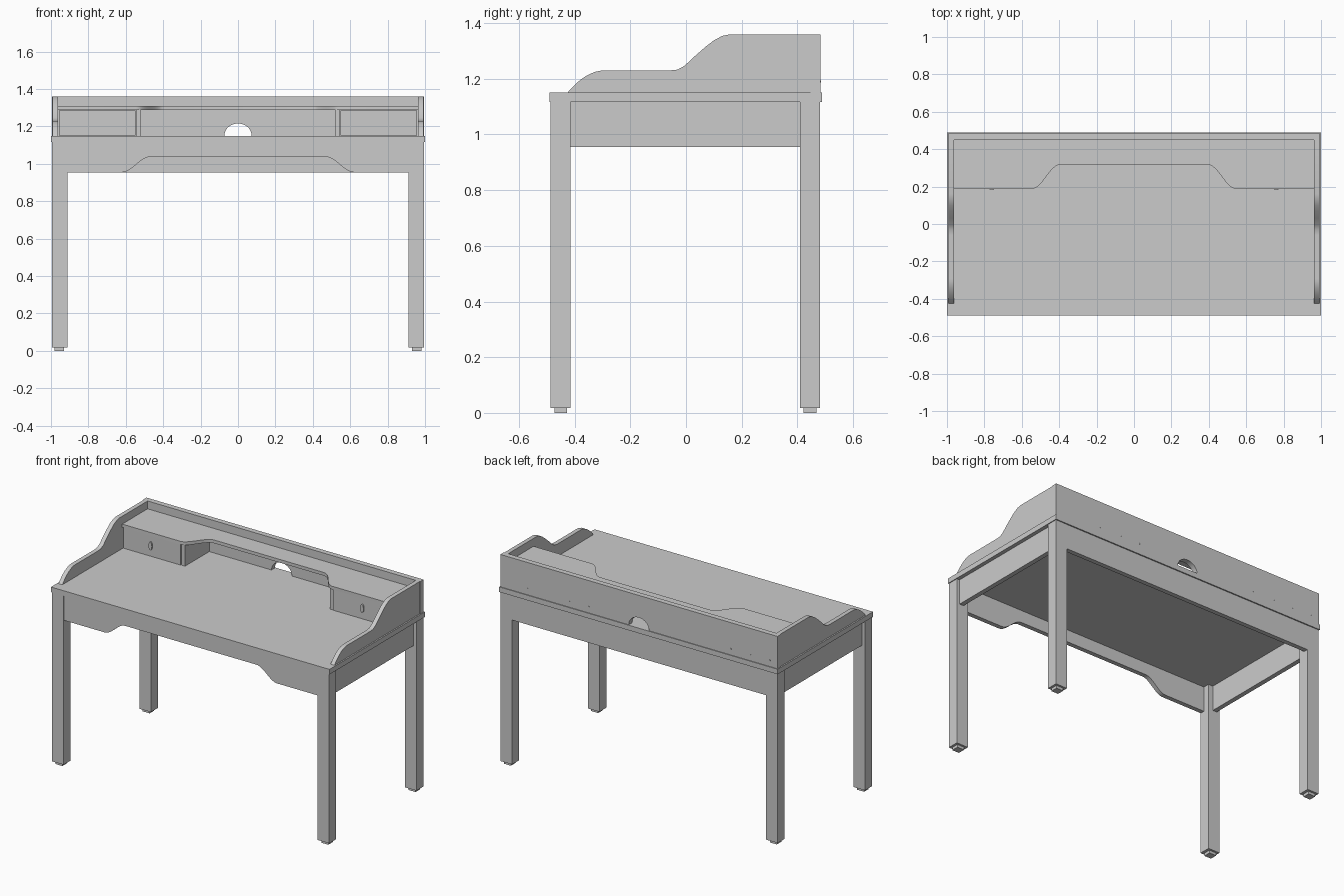
import bpy, bmesh, math
from mathutils import Vector

if "Cube" in bpy.data.objects:
    bpy.data.objects.remove(bpy.data.objects["Cube"])


def prism(name, pts, axis, lo, hi):
    """Extrude a 2D outline along an axis: 'x' takes (y,z), 'y' takes (x,z), 'z' takes (x,y)."""
    def place(p, d):
        return {'x': (d, p[0], p[1]), 'y': (p[0], d, p[1]), 'z': (p[0], p[1], d)}[axis]
    bm = bmesh.new()
    a = [bm.verts.new(place(p, lo)) for p in pts]
    b = [bm.verts.new(place(p, hi)) for p in pts]
    bm.faces.new(a)
    bm.faces.new(b[::-1])
    n = len(pts)
    for i in range(n):
        j = (i + 1) % n
        bm.faces.new((a[i], b[i], b[j], a[j]))
    bmesh.ops.recalc_face_normals(bm, faces=bm.faces)
    me = bpy.data.meshes.new(name)
    bm.to_mesh(me)
    bm.free()
    ob = bpy.data.objects.new(name, me)
    bpy.context.collection.objects.link(ob)
    return ob


def box(name, x, y, z):
    x, y, z = sorted(x), sorted(y), sorted(z)
    return prism(name, [(x[0], y[0]), (x[1], y[0]), (x[1], y[1]), (x[0], y[1])], 'z', *z)


def ease(x0, v0, x1, v1, n=12):
    """S-curve between two points, flat at both ends."""
    return [(x0 + (x1 - x0) * i / n,
             v0 + (v1 - v0) * (0.5 - 0.5 * math.cos(math.pi * i / n))) for i in range(n + 1)]


def oval(cx, cz, rx, rz, n=24):
    return [(cx + rx * math.cos(2 * math.pi * i / n),
             cz + rz * math.sin(2 * math.pi * i / n)) for i in range(n)]


# Desk top
box("desk_top", (-1, 1), (-0.49, 0.488), (1.117, 1.15))

# Front apron with a shallow arch, plain back apron
arch = ease(-0.62, 0.955, -0.47, 1.037) + ease(0.47, 1.037, 0.62, 0.955)
prism("front_apron", [(-0.912, 0.955)] + arch + [(0.912, 0.955), (0.912, 1.117), (-0.912, 1.117)],
      'y', -0.484, -0.455)
box("back_apron", (-0.912, 0.912), (0.45, 0.48), (0.955, 1.117))

# Side panel outline: low front curve, flat step, rise to full height
low = [(-0.426 + 0.133 * i / 8, 1.23 - 0.08 * (1 - i / 8) ** 2) for i in range(9)]
rise = [(-0.06, 1.23), (-0.03, 1.233), (-0.005, 1.247), (0.03, 1.28), (0.07, 1.315),
        (0.1, 1.338), (0.13, 1.354), (0.16, 1.36)]
side_profile = low + rise + [(0.448, 1.36), (0.448, 1.15)]

for s, side in ((-1, "left"), (1, "right")):
    # Legs and feet
    for y0, y1, end in ((-0.486, -0.414, "front"), (0.409, 0.481, "back")):
        box(f"{side}_{end}_leg", (s * 0.995, s * 0.912), (y0, y1), (0.018, 1.117))
        box(f"{side}_{end}_foot", (s * 0.98, s * 0.93), (y0 + 0.013, y1 - 0.013), (0, 0.018))
    box(f"{side}_apron", (s * 0.975, s * 0.945), (-0.414, 0.409), (0.955, 1.117))
    # Gallery side
    prism(f"{side}_gallery_side", side_profile, 'x', *sorted((s * 0.991, s * 0.963)))
    # Drawer, divider and oval keyhole plate
    box(f"{side}_drawer_divider", (s * 0.545, s * 0.52), (0.2, 0.448), (1.15, 1.288))
    box(f"{side}_drawer_front", (s * 0.957, s * 0.548), (0.192, 0.215), (1.153, 1.286))
    box(f"{side}_drawer_body", (s * 0.95, s * 0.555), (0.215, 0.43), (1.155, 1.275))
    prism(f"{side}_drawer_keyhole_plate", oval(s * 0.76, 1.222, 0.012, 0.027), 'y', 0.184, 0.192)
    # Small screws on the back
    for i, x in enumerate((0.36, 0.5, 0.66, 0.8, 0.94)):
        prism(f"{side}_back_screw_{i + 1}", oval(s * x, 1.19, 0.004, 0.004, 8), 'y', 0.48, 0.4845)

# Gallery back with a half-round cable opening
hole = [(-0.073 * math.cos(math.pi * i / 20), 1.15 + 0.066 * math.sin(math.pi * i / 20))
        for i in range(21)]
prism("gallery_back", [(-0.995, 1.15)] + hole + [(0.995, 1.15), (0.995, 1.36), (-0.995, 1.36)],
      'y', 0.448, 0.483)

# Shelf with a recessed front edge
edge = ease(-0.545, 0.188, -0.395, 0.317) + ease(0.395, 0.317, 0.545, 0.188)
prism("shelf", [(-0.963, 0.188)] + edge + [(0.963, 0.188), (0.963, 0.448), (-0.963, 0.448)],
      'z', 1.288, 1.309)

# Smooth the curved edges, keep corners sharp
for ob in bpy.context.scene.objects:
    ob.select_set(True)
    bpy.context.view_layer.objects.active = ob
bpy.ops.object.shade_smooth_by_angle(angle=math.radians(30))
